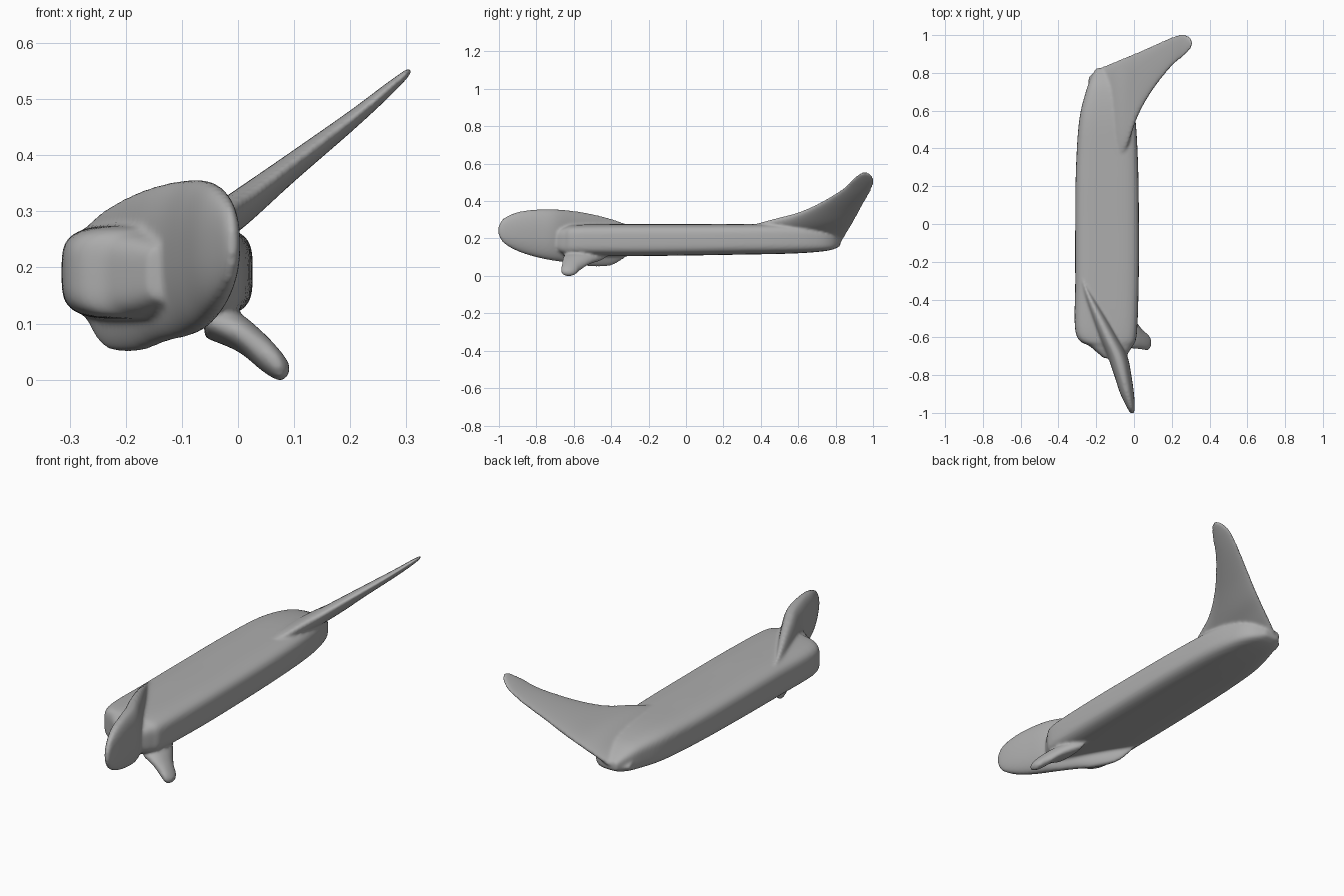
import bpy, bmesh, math
from mathutils import Vector

cube = bpy.data.objects.get("Cube")
if cube:
    bpy.data.objects.remove(cube, do_unlink=True)

grey = bpy.data.materials.new("plain grey")
grey.use_nodes = True
colour = (0.42, 0.42, 0.42, 1)
grey.diffuse_color = colour
grey.node_tree.nodes["Principled BSDF"].inputs["Base Color"].default_value = colour

SIDES = 48
STEPS = 6


def smooth_path(stations):
    """Catmull-Rom interpolation between neighbouring stations."""
    pts = [Vector(s) for s in stations]
    out = []
    for i in range(len(pts) - 1):
        before, start, end = pts[max(i - 1, 0)], pts[i], pts[i + 1]
        after = pts[min(i + 2, len(pts) - 1)]
        for k in range(STEPS):
            t = k / STEPS
            out.append(start + (end - before) * (t / 2)
                       + (before * 2 - start * 5 + end * 4 - after) * (t * t / 2)
                       + (start * 3 - before - end * 3 + after) * (t ** 3 / 2))
    return out + [pts[-1]]


def loft(bm, axis, stations, power):
    """Rounded cross-sections along x or y; each station is
    (position, side low, side high, z low, z high)."""
    rings = []
    for pos, a0, a1, b0, b1 in smooth_path(stations):
        ring = []
        for k in range(SIDES):
            angle = math.tau * k / SIDES
            c, s = math.cos(angle), math.sin(angle)
            a = (a0 + a1) / 2 + (a1 - a0) / 2 * math.copysign(abs(c) ** (2 / power), c)
            b = (b0 + b1) / 2 + (b1 - b0) / 2 * math.copysign(abs(s) ** (2 / power), s)
            ring.append(bm.verts.new((pos, a, b) if axis == "x" else (a, pos, b)))
        rings.append(ring)
    for low, high in zip(rings, rings[1:]):
        for k in range(SIDES):
            n = (k + 1) % SIDES
            bm.faces.new((low[k], low[n], high[n], high[k]))
    bm.faces.new(rings[0])
    bm.faces.new(rings[-1])


bm = bmesh.new()

# Long rounded bar
loft(bm, "y", [
    (-.71, -.16, -.05, .14, .24),
    (-.65, -.23, -.01, .115, .26),
    (-.58, -.308, .015, .108, .274),
    (-.3, -.311, .025, .106, .277),
    (0, -.311, .026, .109, .277),
    (.3, -.307, .022, .114, .278),
    (.55, -.29, .008, .119, .277),
    (.7, -.255, -.02, .128, .26),
    (.78, -.225, -.06, .14, .23),
    (.825, -.2, -.12, .16, .2)], 4)

# Swept rear fin rising to one side
loft(bm, "x", [
    (-.24, .5, .78, .14, .2),
    (-.18, .4, .825, .14, .22),
    (-.1, .3, .86, .185, .28),
    (-.04, .4, .885, .232, .315),
    (.02, .57, .91, .28, .355),
    (.1, .71, .945, .353, .41),
    (.2, .835, .99, .44, .48),
    (.26, .885, 1.005, .495, .525),
    (.295, .92, .99, .53, .55),
    (.308, .945, .97, .545, .56)], 2)

# Upright front blade set across the bar
loft(bm, "y", [
    (-1.003, -.018, -.002, .22, .265),
    (-.975, -.035, .004, .175, .308),
    (-.9, -.072, 0, .132, .341),
    (-.8, -.105, -.014, .1, .355),
    (-.7, -.14, -.035, .08, .356),
    (-.6, -.185, -.085, .067, .347),
    (-.5, -.225, -.14, .05, .33),
    (-.4, -.26, -.2, .056, .305),
    (-.32, -.277, -.25, .1, .28),
    (-.26, -.285, -.265, .13, .26)], 2.2)

# Small slanted peg underneath
loft(bm, "x", [
    (-.06, -.65, -.42, .075, .14),
    (0, -.66, -.5, .05, .12),
    (.045, -.665, -.56, .014, .084),
    (.075, -.668, -.585, -.002, .052),
    (.091, -.645, -.61, .008, .03)], 2.2)

bmesh.ops.recalc_face_normals(bm, faces=bm.faces)
mesh = bpy.data.meshes.new("finned_bar")
bm.to_mesh(mesh)
bm.free()
mesh.materials.append(grey)
bar = bpy.data.objects.new("finned_bar", mesh)
bpy.context.collection.objects.link(bar)

# Fuse the parts into one softly blended skin
fuse = bar.modifiers.new("fuse", "REMESH")
fuse.mode = "VOXEL"
fuse.voxel_size = 0.007
fuse.use_smooth_shade = True
soften = bar.modifiers.new("soften", "SMOOTH")
soften.factor = 0.5
soften.iterations = 8
